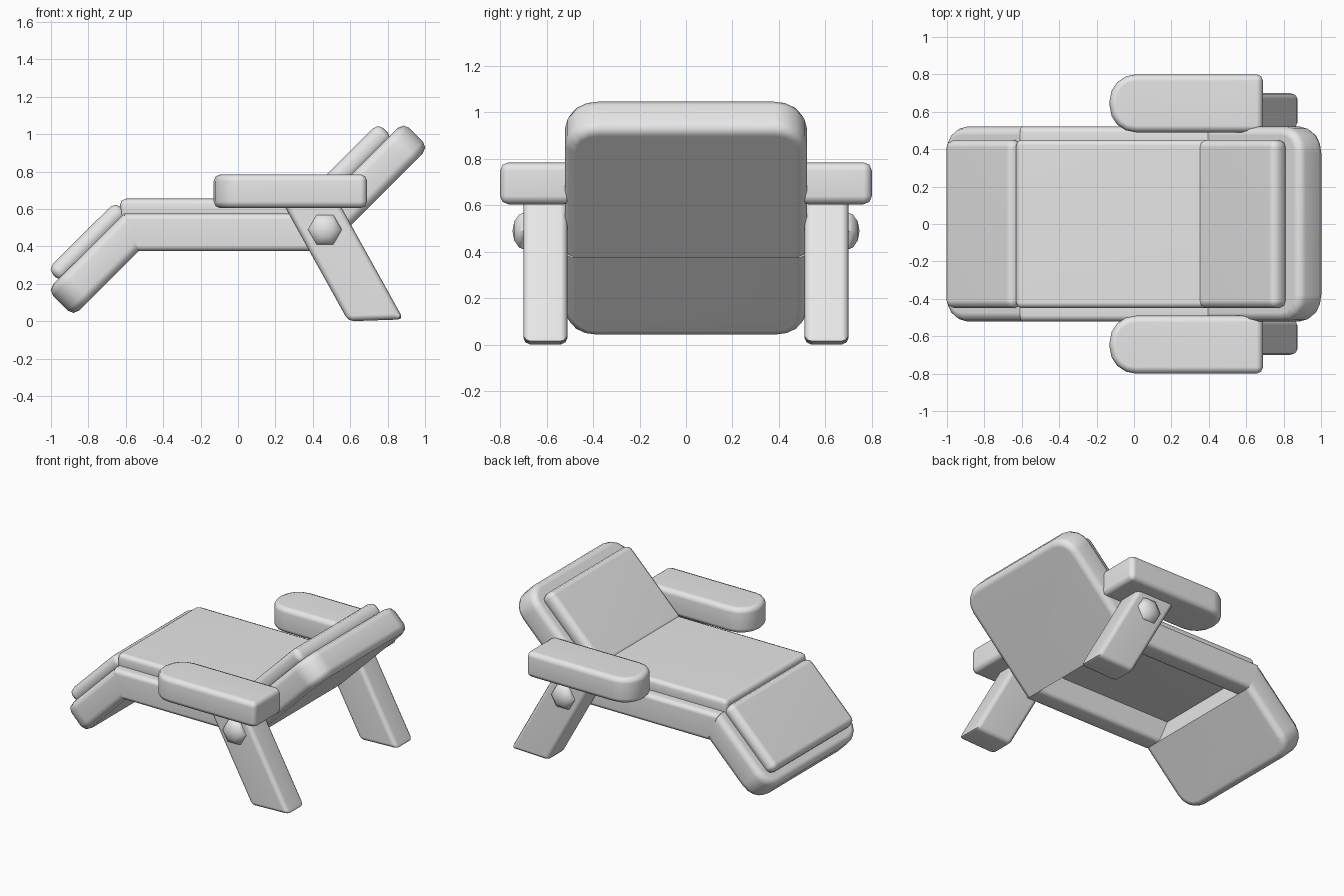
import bpy
import bmesh
from math import radians, sin, cos, pi
from mathutils import Vector, Matrix

cube = bpy.data.objects.get("Cube")
if cube:
    bpy.data.objects.remove(cube, do_unlink=True)

grey = bpy.data.materials.new("light_grey")
grey.use_nodes = True
grey.diffuse_color = (0.8, 0.8, 0.8, 1)
grey.node_tree.nodes["Principled BSDF"].inputs["Base Color"].default_value = (0.8, 0.8, 0.8, 1)


def finish(name, bm, weighted=True):
    """Turn a bmesh into a smooth-shaded object."""
    bmesh.ops.recalc_face_normals(bm, faces=bm.faces[:])
    mesh = bpy.data.meshes.new(name)
    bm.to_mesh(mesh)
    bm.free()
    mesh.materials.append(grey)
    obj = bpy.data.objects.new(name, mesh)
    bpy.context.collection.objects.link(obj)
    bpy.ops.object.select_all(action='DESELECT')
    obj.select_set(True)
    bpy.context.view_layer.objects.active = obj
    bpy.ops.object.shade_smooth_by_angle(angle=radians(50))
    if weighted:
        obj.modifiers.new("flat_faces", 'WEIGHTED_NORMAL').keep_sharp = True
    return obj


def slab(name, near, far, half, y=0.0, radius=0.0, steps=0, bevel=0.04,
         raw_near=False, raw_far=False):
    """Bevelled slab. near and far are (top, bottom) pairs of x, z points;
    the far corners may be rounded, raw ends are left unbevelled as mitres."""
    bm = bmesh.new()
    rings = []
    for n, f in zip(near, far):
        n, f = Vector((n[0], y, n[1])), Vector((f[0], y, f[1]))
        u = (f - n).normalized()
        ring = [n + Vector((0, -half, 0))]
        for side in (-1, 1):
            for i in range(steps + 1):
                a = (i if side < 0 else steps - i) / max(steps, 1) * pi / 2
                back = radius * (1 - sin(a))
                across = half - radius * (1 - cos(a))
                ring.append(f - u * back + Vector((0, side * across, 0)))
        ring.append(n + Vector((0, half, 0)))
        rings.append([bm.verts.new(p) for p in ring])
    top, bottom = rings
    bm.faces.new(top)
    bm.faces.new(bottom[::-1])
    count = len(top)
    sides = []
    for i in range(count):
        j = (i + 1) % count
        sides.append(bm.faces.new((top[j], top[i], bottom[i], bottom[j])))
    bmesh.ops.recalc_face_normals(bm, faces=bm.faces[:])
    keep = set()
    if raw_near:
        keep.update(sides[-1].edges)
    if raw_far:
        keep.update(sides[count // 2 - 1].edges)
    edges = [e for e in bm.edges if e not in keep and e.calc_face_angle() > 0.7]
    bmesh.ops.bevel(bm, geom=edges, offset=bevel, segments=2, profile=0.5,
                    affect='EDGES', clamp_overlap=True)
    return finish(name, bm)


# Frame: mitred foot and back panels with open side rails between them
foot_bend = ((-0.61, 0.575), (-0.53, 0.375))
back_bend = ((0.395, 0.575), (0.465, 0.375))
slab("foot_panel", foot_bend, ((-1.02, 0.166), (-0.88, 0.026)), 0.52,
     radius=0.13, steps=4, bevel=0.045, raw_near=True)
slab("back_panel", back_bend, ((0.885, 1.065), (1.02, 0.93)), 0.52,
     radius=0.14, steps=4, bevel=0.045, raw_near=True)

# Cushions
slab("foot_cushion", ((-0.655, 0.64), (-0.583, 0.568)),
     ((-1.018, 0.278), (-0.945, 0.205)), 0.45)
slab("seat_cushion", ((-0.63, 0.655), (-0.63, 0.54)),
     ((0.42, 0.655), (0.42, 0.54)), 0.45, bevel=0.03)
slab("back_cushion", ((0.33, 0.64), (0.41, 0.56)),
     ((0.75, 1.06), (0.83, 0.98)), 0.45)

# Paired parts on both sides
for label, s in (("front", -1), ("back", 1)):
    slab(label + "_side_rail", foot_bend, back_bend, 0.07, y=s * 0.45,
         bevel=0.03, raw_near=True, raw_far=True)
    slab(label + "_armrest", ((0.69, 0.785), (0.69, 0.605)),
         ((-0.13, 0.785), (-0.13, 0.605)), 0.155, y=s * 0.645,
         radius=0.14, steps=4, bevel=0.035)
    slab(label + "_leg", ((0.235, 0.64), (0.53, 0.65)),
         ((0.59, 0.0), (0.885, 0.01)), 0.095, y=s * 0.605, bevel=0.03)

    # Six-sided pivot knob
    bm = bmesh.new()
    bmesh.ops.create_uvsphere(bm, u_segments=6, v_segments=6, radius=0.095)
    place = (Matrix.Translation((0.465, s * 0.69, 0.49))
             @ Matrix.Diagonal((1, 0.6, 1, 1))
             @ Matrix.Rotation(pi / 2, 4, 'X')
             @ Matrix.Rotation(pi / 6, 4, 'Z'))
    bm.transform(place)
    finish(label + "_knob", bm, weighted=False)
